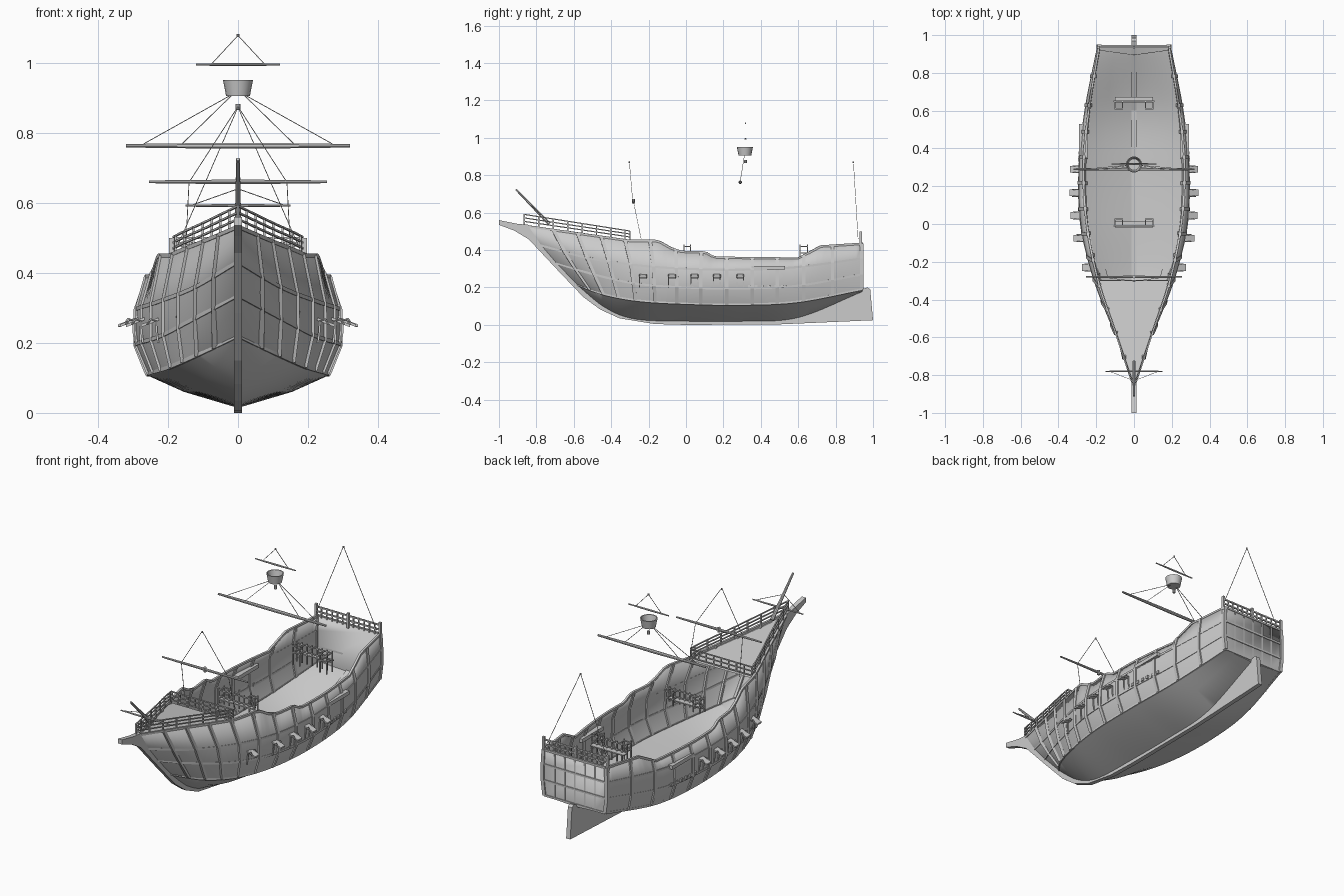
import bpy, bmesh
from math import sin, cos, pi
from mathutils import Vector as V

if "Cube" in bpy.data.objects:
    bpy.data.objects.remove(bpy.data.objects["Cube"])


def add_mesh(name, verts, faces, smooth=False, merge=True):
    bm = bmesh.new()
    vs = [bm.verts.new(v) for v in verts]
    for f in faces:
        bm.faces.new([vs[i] for i in f])
    if merge:
        bmesh.ops.remove_doubles(bm, verts=bm.verts, dist=1e-4)
    bmesh.ops.recalc_face_normals(bm, faces=bm.faces)
    for f in bm.faces:
        f.smooth = smooth
    for e in bm.edges:
        e.smooth = e.calc_face_angle(0) < 0.5
    me = bpy.data.meshes.new(name)
    bm.to_mesh(me)
    bm.free()
    ob = bpy.data.objects.new(name, me)
    bpy.context.collection.objects.link(ob)
    return ob


def tubes(name, paths, r, sides=4, taper=None):
    """Sweep a small polygon along each polyline; one object for all of them."""
    verts, faces = [], []
    for path in paths:
        p = [V(q) for q in path]
        base = len(verts)
        for i, c in enumerate(p):
            d = (p[min(i + 1, len(p) - 1)] - p[max(i - 1, 0)]).normalized()
            up = V((0, 0, 1)) if abs(d.z) < 0.8 else V((0, 1, 0))
            a = d.cross(up).normalized()
            b = a.cross(d)
            rr = r * (taper[i] if taper else 1)
            for k in range(sides):
                t = 2 * pi * (k + .5) / sides
                verts.append(c + a * cos(t) * rr + b * sin(t) * rr)
        for i in range(len(p) - 1):
            for k in range(sides):
                j, m = base + i * sides, (k + 1) % sides
                faces.append((j + k, j + m, j + sides + m, j + sides + k))
        faces.append(range(base, base + sides))
        faces.append(range(len(verts) - sides, len(verts)))
    return add_mesh(name, verts, faces, sides > 4, merge=False)


BOX = [(0, 1, 3, 2), (4, 6, 7, 5), (0, 4, 5, 1), (2, 3, 7, 6), (0, 2, 6, 4), (1, 5, 7, 3)]


def box(name, lo, hi):
    return add_mesh(name, [(x, y, z) for x in (lo[0], hi[0]) for y in (lo[1], hi[1]) for z in (lo[2], hi[2])], BOX)


def prism(name, prof, x0, x1):
    n = len(prof)
    v = [(x, y, z) for x in (x0, x1) for y, z in prof]
    f = [range(n), range(n, 2 * n)] + [(i, (i + 1) % n, n + (i + 1) % n, n + i) for i in range(n)]
    return add_mesh(name, v, f)


def mir(paths):
    return list(paths) + [[(-x, y, z) for x, y, z in p] for p in paths]


# Hull lines running bow to stern: keel, chine, two knuckles, top edge
KEEL = [(0, -.59, .22), (0, -.43, .09), (0, -.27, .03), (0, 0, .02), (0, .3, .02), (0, .6, .04), (0, .94, .18)]
CHINE = [(0, -.59, .22), (.115, -.44, .165), (.195, -.25, .13), (.245, 0, .115), (.255, .3, .11), (.235, .6, .125), (.18, .94, .19)]
KNUCK1 = [(0, -.705, .335), (.12, -.49, .27), (.217, -.26, .22), (.28, 0, .2), (.288, .3, .195), (.257, .6, .21), (.19, .94, .27)]
KNUCK2 = [(0, -.79, .43), (.118, -.53, .36), (.217, -.27, .32), (.278, 0, .3), (.287, .3, .295), (.257, .6, .31), (.19, .94, .355)]
TOP = [(0, -.865, .5), (.095, -.58, .5), (.19, -.3, .45), (.25, 0, .4), (.267, .3, .36), (.24, .6, .36), (.185, .94, .43)]
SHEER = [(-.9, .535), (-.3, .45), (-.15, .45), (-.08, .41), (-.02, .39), (.1, .39), (.15, .36), (.6, .355), (.72, .42), (.95, .435)]
N = 66


def sheer(y):
    for (a, za), (b, zb) in zip(SHEER, SHEER[1:]):
        if y <= b:
            return za + (zb - za) * (y - a) / (b - a)
    return SHEER[-1][1]


def spline(pts):
    p = [V(q) for q in pts]
    p = [2 * p[0] - p[1]] + p + [2 * p[-1] - p[-2]]
    out = []
    for i in range(N + 1):
        u = i / N * (len(pts) - 1)
        k = min(int(u), len(pts) - 2)
        t = u - k
        a, b, c, d = p[k:k + 4]
        out.append(.5 * (2 * b + (c - a) * t + (2 * a - 5 * b + 4 * c - d) * t * t + (3 * b - a - 3 * c + d) * t ** 3))
    return out


keel, chine, k1, k2, top = [spline(c) for c in (KEEL, CHINE, KNUCK1, KNUCK2, TOP)]
for q in top:
    q.z = sheer(q.y)
bilge = [V((c.x * .6, (k.y + c.y) / 2, (k.z + c.z) / 2)) for k, c in zip(keel, chine)]
rows = [keel, bilge, chine, k1, k2, top]


def at(line, y):
    return min(line, key=lambda q: abs(q.y - y))


# Open hull shell with transom
verts, faces = [], []
for s in (1, -1):
    base = len(verts)
    verts += [(s * q.x, q.y, q.z) for r in rows for q in r]
    for j in range(5):
        for i in range(N):
            a = base + j * (N + 1) + i
            faces.append((a + 1, a + N + 2, a + N + 1) if j < 2 and i == 0 else (a, a + 1, a + N + 2, a + N + 1))
half = len(verts) // 2
faces.append([j * (N + 1) + N for j in range(6)] + [half + j * (N + 1) + N for j in range(5, 0, -1)])
hull = add_mesh("hull", verts, faces, True)
sol = hull.modifiers.new("thickness", 'SOLIDIFY')
sol.thickness, sol.offset = .008, 0

# Foredeck
fore = [q for q in top if q.y < -.295]
f = fore[-1]
add_mesh("foredeck", [(s * q.x, q.y, q.z - .01) for q in fore for s in (-1, 1)],
         [(2 * i, 2 * i + 1, 2 * i + 3, 2 * i + 2) for i in range(len(fore) - 1)], True)

# Keel, stem, beak and rudder in one profile
prism("keel_and_beak", [(-1, .56), (-1, .535), (-.92, .505), (-.84, .457), (-.68, .286), (-.55, .15), (-.46, .083),
      (-.355, .035), (-.17, .005), (0, 0), (.5, .003), (1, .025), (.985, .19), (.97, .2), (.94, .19), (.6, .05),
      (.3, .03), (-.27, .04), (-.42, .1), (-.58, .23), (-.78, .44), (-.84, .535), (-.9, .54)], -.012, .012)

# Wales and ribs
tubes("wales", mir([[tuple(q) for q in l] for l in (chine, k1, k2, top)]), .008)
ribs = [[tuple(l[i]) for l in (chine, k1, k2, top)] for i in range(6, N + 1, 5)]
tubes("ribs", mir(ribs), .013)
bands = [[(-l[N].x, .942, l[N].z), (l[N].x, .942, l[N].z)] for l in (chine, k1, k2, top)]
tubes("transom_bands", bands, .007)
tubes("transom_posts", [[(x, .941, .19), (x, .941, .43)] for x in (-.12, -.06, 0, .06, .12)], .005)

# Stern rail
tubes("stern_rail_posts", [[(x, .935, .42), (x, .935, .5)] for x in (-.19, 0, .19)], .009)
tubes("stern_rails", [[(-.19, .935, z), (.19, .935, z)] for z in (.46, .485)], .005)
tubes("stern_balusters", [[(-.19 + .0317 * i, .935, .43), (-.19 + .0317 * i, .935, .49)] for i in range(1, 12)], .004)

# Forecastle rails
rails = [[(q.x * .97, q.y, q.z + h * (1 + .3 * (-.3 - q.y))) for q in fore] for h in (.02, .036, .052)]
tubes("fore_rails", mir(rails), .004)
tubes("fore_rail_posts", mir([[(q.x * .97, q.y, q.z), (q.x * .97, q.y, q.z + .054 * (1 + .3 * (-.3 - q.y)))] for q in fore[::3]]), .005)
tubes("fore_cross_rails", [[(-.18, f.y, f.z + h), (.18, f.y, f.z + h)] for h in (.005, .028, .05)], .004)
tubes("fore_cross_posts", [[(-.18 + .045 * i, f.y, f.z), (-.18 + .045 * i, f.y, f.z + .052)] for i in range(9)], .004)

# Waist and quarter rails with hanging stanchions
for name, y, dy, zb in (("waist", -.01, .035, .35), ("quarter", .65, -.04, .32)):
    p = []
    for z in (.385, .42):
        p.append([(-.105, y, z), (.105, y, z)])
        p += mir([[(.06, y + dy, z), (.1, y + dy, z)]])
        p += mir([[(x, y, z), (x, y + dy, z)] for x in (.06, .1)])
    tubes(name + "_rails", p, .004)
    tubes(name + "_rail_posts", [[(-.105 + .03 * i, y, zb), (-.105 + .03 * i, y, .43)] for i in range(8)]
          + mir([[(x, y + dy, zb), (x, y + dy, .43)] for x in (.06, .1)]), .004)
    box(name + "_ledge", (-.1, y - .008, .37), (.1, y + .022, .376))

# Gun ports: tilted lids with curved arms
for i, y in enumerate((-.23, -.075, .045, .165, .29)):
    x = at(k1, y).x
    for s, side in ((1, "right"), (-1, "left")):
        v = [(s * (x + dx), y + dy, z + dz) for dx, z in ((0, .265), (.052, .245))
             for dy in (-.018, .018) for dz in (0, .008)]
        add_mesh(f"port_lid_{side}_{i}", v, BOX)
        tubes(f"port_arms_{side}_{i}", [[(s * (x + a), y + d, z) for a, z in ((.035, .252), (.025, .268), (.01, .262), (.008, .23), (.004, .2))]
                                        for d in (-.018, .018)], .004)

# Side channels and deadeyes
for s, side in ((1, "right"), (-1, "left")):
    box("channel_" + side, (s * .245, .35, .295), (s * .292, .53, .315))
    for i in range(6):
        y = .34 + .035 * i
        x = s * (at(k1, y).x + .003)
        box(f"deadeye_{side}_{i}", (x - .008, y - .008, .198), (x + .008, y + .008, .214))


# Yards (thicker in the middle)
def yard(name, half, y, z, r):
    tubes(name, [[(half * t, y, z) for t in (-1, -.5, 0, .5, 1)]], r, 8, (.6, .85, 1, .85, .6))


yard("main_yard", .32, .29, .763, .009)
yard("main_top_yard", .12, .318, .995, .005)
yard("fore_yard", .254, -.28, .66, .007)
yard("sprit_yard", .15, -.78, .592, .005)
tubes("bowsprit", [[(0, -.91, .725), (0, -.73, .54)]], .009, 8, (.6, 1.1))

# Crow's nest: open bucket
prof = [(.034, .905), (.043, .951), (.038, .951), (.03, .912)]
n = 16
verts = [(r * cos(2 * pi * k / n), .315 + r * sin(2 * pi * k / n), z) for r, z in prof for k in range(n)]
faces = [(j * n + k, j * n + (k + 1) % n, (j + 1) * n + (k + 1) % n, (j + 1) * n + k) for j in range(3) for k in range(n)]
add_mesh("crows_nest", verts, faces + [range(n), range(3 * n, 4 * n)], True)

# Mast fittings
tubes("mast_stubs", [[(0, .318, .865), (0, .318, .882)], [(0, -.28, .648), (0, -.28, .672)]], .008, 8)
tubes("mast_tips", [[(x, y, z - .004), (x, y, z + .004)] for x, y, z in ((0, .318, 1.078), (0, -.303, .87), (0, .895, .87))], .004, 8)

# Rigging lines
tubes("rigging", mir([
    [(.025, .312, .905), (.27, .29, .768)], [(.02, .312, .905), (.16, .29, .768)],
    [(0, .318, 1.078), (.075, .318, .997)],
    [(0, -.303, .875), (.137, -.285, .663)], [(.14, -.28, .655), (.15, -.24, .46)],
    [(0, .895, .873), (.18, .92, .46)],
    [(0, -.83, .64), (.13, -.78, .594)]]), .0016)
